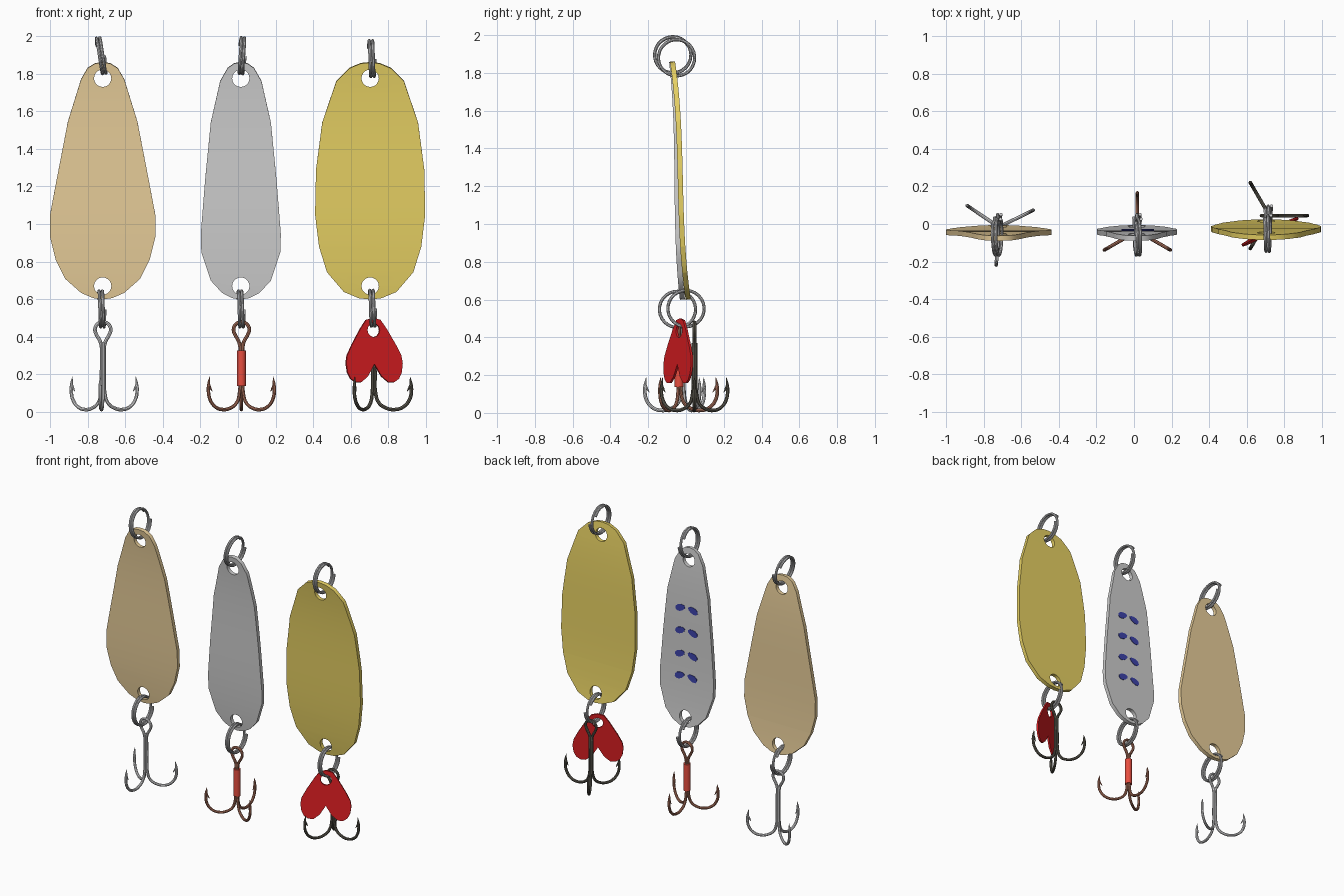
import bpy, bmesh, math
from math import sin, cos, pi, radians
from mathutils import Vector

cube = bpy.data.objects.get("Cube")
if cube:
    bpy.data.objects.remove(cube, do_unlink=True)


def material(name, r, g, b):
    m = bpy.data.materials.new(name)
    m.use_nodes = True
    m.diffuse_color = (r, g, b, 1)
    m.node_tree.nodes["Principled BSDF"].inputs["Base Color"].default_value = (r, g, b, 1)
    return m


TAN = material("tan metal", .8, .61, .32)
SILVER = material("silver metal", .61, .61, .61)
GOLD = material("gold metal", .79, .63, .125)
RED = material("red enamel", .72, .013, .016)
SLEEVE = material("coral sleeve", .8, .075, .05)
COPPER = material("copper wire", .45, .18, .115)
BLACK = material("black wire", .125, .115, .09)
STEEL = material("steel wire", .6, .6, .61)
BRIGHT = material("bright wire", .72, .72, .73)
BLUE = material("blue paint", .045, .055, .4)


def add_object(name, data, mat):
    ob = bpy.data.objects.new(name, data)
    bpy.context.collection.objects.link(ob)
    data.materials.append(mat)
    return ob


def bake(ob):
    """Replace an object by a plain mesh with its modifiers applied."""
    bpy.context.view_layer.update()
    dg = bpy.context.evaluated_depsgraph_get()
    mesh = bpy.data.meshes.new_from_object(ob.evaluated_get(dg))
    new = bpy.data.objects.new(ob.name, mesh)
    new.matrix_world = ob.matrix_world.copy()
    name = ob.name
    bpy.context.collection.objects.link(new)
    bpy.data.objects.remove(ob, do_unlink=True)
    new.name = name
    return new


def smooth(ob, angle=30):
    bpy.ops.object.select_all(action='DESELECT')
    ob.select_set(True)
    bpy.context.view_layer.objects.active = ob
    bpy.ops.object.shade_smooth_by_angle(angle=radians(angle))


def wire(name, paths, radius, mat, curved=True):
    """Round wires along paths of (point, thickness) pairs."""
    cu = bpy.data.curves.new(name, 'CURVE')
    cu.dimensions = '3D'
    cu.bevel_depth = radius
    cu.bevel_resolution = 2
    cu.resolution_u = 4
    cu.use_fill_caps = True
    for path in paths:
        sp = cu.splines.new('BEZIER' if curved else 'POLY')
        pts = sp.bezier_points if curved else sp.points
        pts.add(len(path) - 1)
        for p, (co, thick) in zip(pts, path):
            p.co = co if curved else (*co, 1)
            p.radius = thick
            if curved:
                p.handle_left_type = p.handle_right_type = 'AUTO'
    ob = bake(add_object(name, cu, mat))
    smooth(ob, 40)
    return ob


def plate(name, half, thickness, holes, hole_radius, mat, bend, slices=0):
    """Mirrored half outline (x, z), bent along z, thickened and pierced."""
    outline = half + [(-x, z) for x, z in half[-2:0:-1]]
    bm = bmesh.new()
    bm.faces.new([bm.verts.new((x, 0, z)) for x, z in outline])
    lo, hi = min(z for x, z in half), max(z for x, z in half)
    for i in range(1, slices):
        bmesh.ops.bisect_plane(bm, geom=bm.verts[:] + bm.edges[:] + bm.faces[:],
                               plane_co=(0, 0, lo + (hi - lo) * i / slices), plane_no=(0, 0, 1))
    for v in bm.verts:
        v.co.y = bend(v.co.z)
    bmesh.ops.recalc_face_normals(bm, faces=bm.faces)
    mesh = bpy.data.meshes.new(name)
    bm.to_mesh(mesh)
    bm.free()
    ob = add_object(name, mesh, mat)
    sol = ob.modifiers.new("thickness", 'SOLIDIFY')
    sol.thickness, sol.offset = thickness, 0
    cutters = []
    for z in holes:
        bpy.ops.mesh.primitive_cylinder_add(vertices=20, radius=hole_radius, depth=.5,
                                            location=(0, 0, z), rotation=(pi / 2, 0, 0))
        cutter = bpy.context.object
        cutter.hide_render = True
        cutter.data.materials.append(mat)
        boolean = ob.modifiers.new("hole", 'BOOLEAN')
        boolean.operation, boolean.object, boolean.solver = 'DIFFERENCE', cutter, 'EXACT'
        cutters.append(cutter)
    ob = bake(ob)
    for c in cutters:
        bpy.data.objects.remove(c, do_unlink=True)
    smooth(ob)
    return ob


def split_ring(name, x, y, z, lean=0):
    steps, turns, r = 50, 1.9, .096
    path = []
    for i in range(steps + 1):
        t = i / steps
        a = 2 * pi * turns * t + .6
        path.append((Vector(((t - .5) * .034, r * cos(a), r * sin(a))), 1))
    ob = wire(name, [path], .0085, STEEL, curved=False)
    ob.location = (x, y, z)
    ob.rotation_euler.y = lean


ARM = [(.007, .37), (.009, .2), (.012, .1), (.03, .048), (.07, .02), (.115, .013),
       (.158, .026), (.192, .065), (.203, .12)]


def treble_hook(name, x, y, angle, mat):
    paths = []
    for k in range(3):
        a = radians(angle + 120 * k)
        at = lambda r, z: Vector((r * cos(a), r * sin(a), z))
        paths.append([(at(r, z), 1) for r, z in ARM] + [(at(.2, .155), .8), (at(.195, .188), .1)])
        # barb
        paths.append([(at(.202, .15), .8), (at(.19, .127), .6), (at(.178, .108), .1)])
    # eye loop
    loop = [(-.006, .34), (-.014, .375)]
    loop += [(.042 * sin(radians(d)), .437 + .042 * cos(radians(d))) for d in range(-120, 121, 30)]
    loop += [(.014, .375), (.006, .34)]
    paths.append([(Vector((u, 0, z)), 1) for u, z in loop])
    ob = wire(name, paths, .0095, mat)
    ob.location = (x, y, 0)


# Spoon blades
tan_half = [(0, 1.86), (.04, 1.855), (.08, 1.83), (.115, 1.77), (.185, 1.545), (.245, 1.235), (.28, 1.05),
            (.28, .93), (.25, .81), (.2, .71), (.115, .635), (.05, .607), (0, .6)]
silver_half = [(0, 1.86), (.035, 1.855), (.07, 1.83), (.11, 1.76), (.16, 1.54), (.19, 1.235), (.213, .945),
               (.21, .85), (.16, .7), (.1, .635), (.045, .607), (0, .6)]
gold_half = [(0, 1.86), (.05, 1.855), (.11, 1.83), (.18, 1.76), (.255, 1.54), (.288, 1.29), (.293, 1.05),
             (.272, .88), (.23, .745), (.14, .64), (.06, .607), (0, .6)]


def s_bend(middle, a, b):
    def bend(z):
        u = (z - 1.23) / .63
        return middle + a * u + b * u ** 3
    return bend


soft = s_bend(-.0475, -.006, -.0225)
deep = s_bend(-.03, -.015, -.0265)

for colour, half, x, bend, mat in (("tan", tan_half, -.72, soft, TAN),
                                   ("silver", silver_half, .015, soft, SILVER),
                                   ("gold", gold_half, .703, deep, GOLD)):
    blade = plate(colour + "_spoon_blade", half, .027, (1.775, .67), .046, mat, bend, 18)
    blade.location.x = x

# Split rings
split_ring("tan_top_ring", -.727, -.07, 1.895, -.12)
split_ring("silver_top_ring", .022, -.07, 1.895, .1)
split_ring("gold_top_ring", .712, -.05, 1.88)
split_ring("tan_bottom_ring", -.725, -.045, .548)
split_ring("silver_bottom_ring", .016, -.045, .548)
split_ring("gold_bottom_ring", .715, .0, .552)

# Treble hooks
treble_hook("tan_hook", -.719, -.016, 266, BRIGHT)
treble_hook("silver_hook", .018, -.037, 90, COPPER)
treble_hook("gold_hook", .72, .045, 0, BLACK)

# Sleeve on the copper hook
bpy.ops.mesh.primitive_cylinder_add(vertices=12, radius=.024, depth=.19, location=(.018, -.037, .233))
sleeve = bpy.context.object
sleeve.name = "hook_sleeve"
sleeve.data.materials.append(SLEEVE)
smooth(sleeve, 40)

# Forked red tail flap
flap_half = [(0, .5), (.042, .49), (.077, .443), (.13, .357), (.16, .3), (.167, .26), (.16, .21), (.143, .177),
             (.115, .158), (.08, .158), (.04, .19), (0, .255)]
flap = plate("red_tail_flap", flap_half, .012, (.435,), .036, RED, lambda z: .06 * (z - .33))
flap.location = (.722, -.037, 0)
flap.rotation_euler.z = radians(26)

# Painted flecks on the back of the silver blade
bm = bmesh.new()
tilt = radians(-20)
for z0 in (1.43, 1.27, 1.105, .95):
    for side in (-1, 1):
        ring = []
        for i in range(10):
            a = 2 * pi * i / 10
            u, w = .04 * cos(a), (.023 + .004 * cos(a)) * sin(a)
            px = side * (.05 + u * cos(tilt) - w * sin(tilt))
            pz = z0 + u * sin(tilt) + w * cos(tilt)
            ring.append(bm.verts.new((px + .02, soft(pz) + .0165, pz)))
        bm.faces.new(ring)
for f in bm.faces:
    f.normal_update()
    if f.normal.y < 0:
        f.normal_flip()
mesh = bpy.data.meshes.new("blue_flecks")
bm.to_mesh(mesh)
bm.free()
flecks = add_object("blue_flecks", mesh, BLUE)
sol = flecks.modifiers.new("thickness", 'SOLIDIFY')
sol.thickness, sol.offset = .004, -1
bake(flecks)
